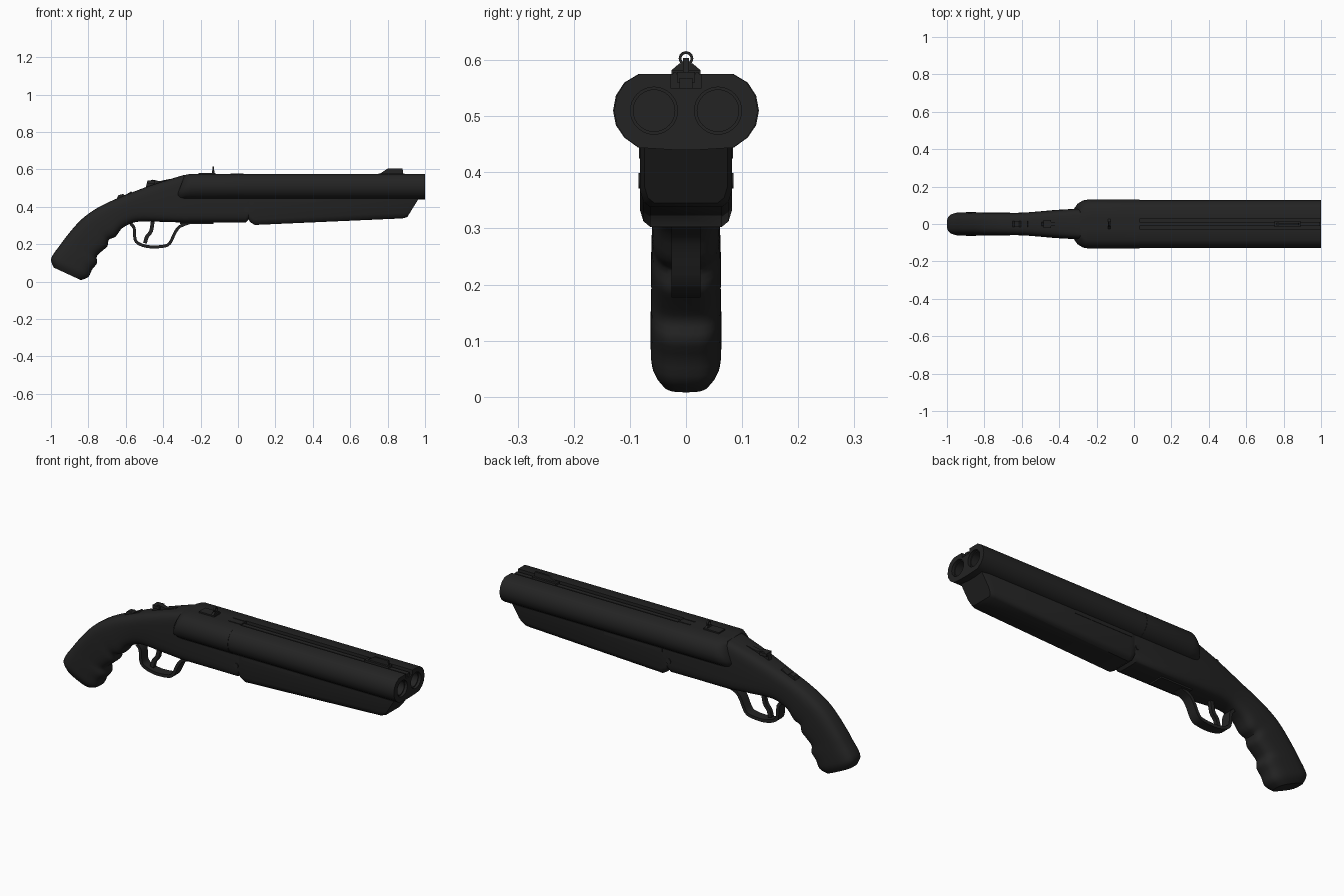
import bpy, bmesh, math
from mathutils import Vector

old = bpy.data.objects.get("Cube")
if old:
    bpy.data.objects.remove(old, do_unlink=True)

COLOR = (0.017, 0.017, 0.017, 1)
mat = bpy.data.materials.new("blackened steel")
mat.use_nodes = True
mat.diffuse_color = COLOR
bsdf = mat.node_tree.nodes["Principled BSDF"]
bsdf.inputs["Base Color"].default_value = COLOR
bsdf.inputs["Roughness"].default_value = 0.6


def shade(ob, angle=35):
    bpy.ops.object.select_all(action='DESELECT')
    ob.select_set(True)
    bpy.context.view_layer.objects.active = ob
    bpy.ops.object.shade_smooth_by_angle(angle=math.radians(angle))


def loft(name, rings, closed=False, smooth=True):
    """Skin a list of equal point rings; cap the ends unless closed."""
    bm = bmesh.new()
    loops = [[bm.verts.new(p) for p in r] for r in rings]
    n = len(loops[0])
    pairs = list(zip(loops, loops[1:]))
    if closed:
        pairs.append((loops[-1], loops[0]))
    else:
        bm.faces.new(loops[0])
        bm.faces.new(loops[-1])
    for a, b in pairs:
        for i in range(n):
            j = (i + 1) % n
            bm.faces.new((a[i], a[j], b[j], b[i]))
    bmesh.ops.recalc_face_normals(bm, faces=bm.faces)
    me = bpy.data.meshes.new(name)
    bm.to_mesh(me)
    bm.free()
    me.materials.append(mat)
    ob = bpy.data.objects.new(name, me)
    bpy.context.collection.objects.link(ob)
    if smooth:
        shade(ob)
    return ob


def prism(name, outline, half, y=0):
    """Side outline (x, z) extruded across y."""
    return loft(name, [[(x, y + s * half, z) for x, z in outline] for s in (-1, 1)])


def box(name, x0, x1, z0, z1, half, y=0):
    return prism(name, [(x0, z0), (x1, z0), (x1, z1), (x0, z1)], half, y)


def ribbon(name, path, thick, half):
    """Flat strap following a side path."""
    pts = [Vector(p) for p in path]
    rings = []
    for i, p in enumerate(pts):
        t = (pts[min(i + 1, len(pts) - 1)] - pts[max(i - 1, 0)]).normalized()
        o = Vector((-t.y, t.x)) * thick / 2
        rings.append([(q.x, y, q.y) for q, y in
                      ((p + o, -half), (p + o, half), (p - o, half), (p - o, -half))])
    return loft(name, rings)


def spline(points, steps):
    """Catmull-Rom through points of any dimension."""
    p = [Vector(q) for q in points]
    p = [p[0]] + p + [p[-1]]
    out = []
    for a, b, c, d in zip(p, p[1:], p[2:], p[3:]):
        for k in range(steps):
            t = k / steps
            out.append((b * 2 + (c - a) * t + (a * 2 - b * 5 + c * 4 - d) * t * t
                        + (b * 3 - a - c * 3 + d) * t ** 3) / 2)
    return out + [p[-1]]


def circle(x, y, z, r, n=32):
    return [(x, y + r * math.cos(k * math.tau / n), z + r * math.sin(k * math.tau / n))
            for k in range(n)]


def mirrored(half):
    return half + [(-y, z) for y, z in reversed(half)]


# Grip and receiver: top x, top z, bottom x, bottom z, half width
STOCK = [(-.985, .075, -.84, .008, .045), (-1, .115, -.80, .025, .061),
         (-.985, .15, -.78, .065, .063), (-.955, .19, -.753, .10, .063),
         (-.93, .225, -.755, .135, .062), (-.89, .275, -.725, .165, .062),
         (-.85, .32, -.698, .19, .062), (-.81, .355, -.69, .225, .061),
         (-.75, .395, -.655, .24, .061), (-.68, .43, -.62, .285, .06),
         (-.62, .455, -.56, .315, .061), (-.52, .495, -.5, .322, .067),
         (-.42, .53, -.42, .32, .075), (-.29, .57, -.29, .316, .082)]
rings = []
for tx, tz, bx, bz, w in spline(STOCK, 3) + [Vector((.04, .53, .04, .316, .082)),
                                             Vector((.068, .53, .068, .34, .08))]:
    e = .62 if tx < -.6 else max(.38, .62 - (tx + .6) * .8)
    ring = []
    for k in range(32):
        a = k * math.tau / 32
        c, s = [math.copysign(abs(f) ** e, f) for f in (math.cos(a), math.sin(a))]
        ring.append(((tx + bx) / 2 + (tx - bx) / 2 * s, w * c,
                     (tz + bz) / 2 + (tz - bz) / 2 * s))
    rings.append(ring)
loft("grip_and_receiver", rings)

# Barrel block with a channel along the top
SIDE = [(.085, .575), (.11, .56), (.125, .537), (.13, .51), (.125, .484),
        (.11, .462), (.085, .444), (.02, .44)]
section = mirrored([(.01, .55), (.028, .55), (.028, .575)] + SIDE)
barrels = loft("barrels", [[(x, y * .985, z) for y, z in section] for x in (.02, 1)], smooth=False)
for y in (-.057, .057):
    cutter = loft("bore_cutter", [circle(x, y, .51, r) for x, r in
                                  ((.6, .037), (.985, .037), (.985, .042), (1.02, .042))], smooth=False)
    cutter.hide_render = True
    mod = barrels.modifiers.new("bore", 'BOOLEAN')
    mod.operation = 'DIFFERENCE'
    mod.solver = 'EXACT'
    mod.object = cutter
    bpy.context.view_layer.objects.active = barrels
    bpy.ops.object.modifier_apply(modifier=mod.name)
    bpy.data.objects.remove(cutter, do_unlink=True)
shade(barrels)

# Breech block, its rear face sloping and rounded in
breech = mirrored([(.028, .575)] + SIDE)
loft("breech_block", [[(x + max(0, z - .46) * slope, y * s, .5 + (z - .5) * s2) for y, z in breech]
                      for x, s, s2, slope in ((-.325, .7, .93, .35), (-.31, .87, .98, .35),
                                              (-.285, .97, 1, .25), (-.25, 1, 1, 0), (.03, 1, 1, 0))])

# Sighting rib
box("rib", -.04, .995, .545, .568, .012)
for y in (-.02, .02):
    box("rib_edge", -.04, .03, .57, .578, .003, y)

# Fore-end: x, bottom height, half width, forward lean of the top
rings = []
for x, bot, w, lean in ((.05, .345, .078, .01), (.065, .318, .081, 0), (.09, .303, .082, 0),
                        (.88, .338, .082, .05), (.905, .345, .074, .065)):
    half = [(w, .45), (w, bot + .03), (w - .006, bot + .01), (w - .018, bot)]
    rings.append([(x + lean * (z - bot) / (.45 - bot), y, z) for y, z in mirrored(half)])
loft("fore_end", rings)
for y in (-.082, .082):
    box("fore_end_side_rail", .08, .42, .425, .445, .002, y)

# Hinge pin
loft("hinge_pin", [[(.045 + a, y, b - .125) for _, a, b in circle(0, 0, .51, .014, 20)]
                   for y in (-.085, .085)])

# Trigger group
guard = spline([(-.575, .31), (-.555, .285), (-.55, .225), (-.525, .2), (-.47, .186), (-.4, .189),
                (-.365, .205), (-.335, .265), (-.31, .295), (-.26, .315)], 3)
ribbon("trigger_guard", guard, .016, .026)
box("trigger_plate", -.31, -.13, .309, .33, .04)
ribbon("trigger", spline([(-.455, .33), (-.465, .27), (-.487, .24), (-.497, .205)], 3), .02, .01)

# Top lever and safety catch
prism("top_lever", [(-.5, .48), (-.485, .535), (-.455, .545), (-.42, .537), (-.36, .55), (-.36, .5)], .012)
box("lever_thumb_piece", -.485, -.445, .525, .541, .022)
prism("safety_catch", [(-.66, .42), (-.64, .462), (-.615, .468), (-.605, .462), (-.57, .483), (-.56, .46)], .017)

# Rear aperture sight
box("rear_sight_base", -.21, -.12, .57, .582, .026)
post = mirrored([(.026, .575), (.026, .582), (.012, .594), (.008, .594)])
loft("rear_sight_post", [[(x, y, z) for y, z in post] for x in (-.138, -.126)])
loft("rear_sight_ring", [circle(x, 0, .603, r, 24) for x, r in
                         ((-.137, .013), (-.127, .013), (-.127, .008), (-.137, .008))], closed=True)

# Front sight ramp
prism("front_sight", [(.75, .56), (.76, .578), (.8, .604), (.88, .604), (.885, .56)], .005)
box("front_sight_base", .75, .89, .56, .579, .016)
